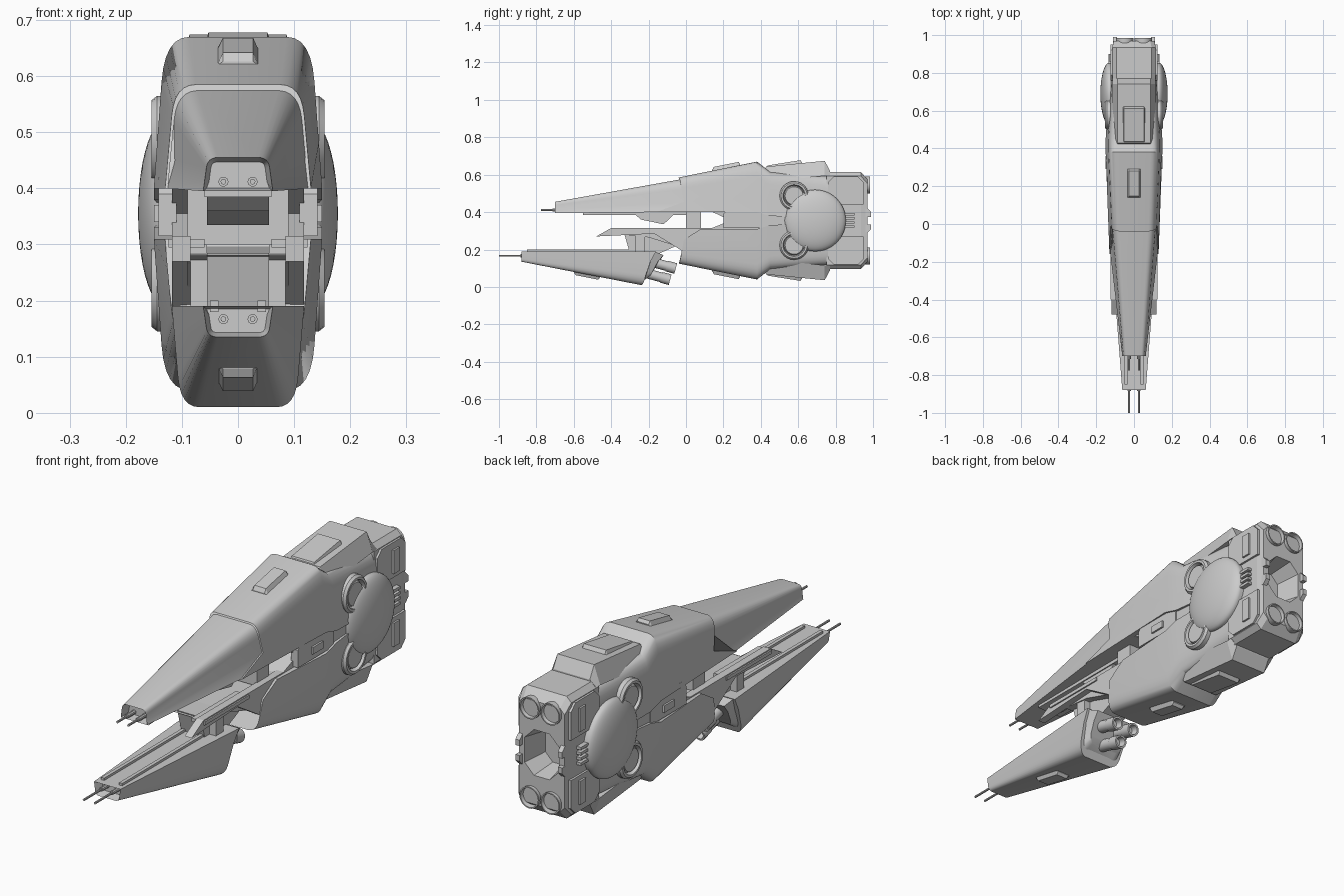
import bpy, bmesh, math
from mathutils import Vector

if "Cube" in bpy.data.objects:
    bpy.data.objects.remove(bpy.data.objects["Cube"])

MIDDLE = 0.355  # height of the plane between the upper and lower hulls
SIDES = {"left": 1, "right": -1}
LEVELS = {"upper": 1, "lower": -1}


def finish(name, bm, smooth):
    bmesh.ops.recalc_face_normals(bm, faces=bm.faces)
    mesh = bpy.data.meshes.new(name)
    bm.to_mesh(mesh)
    bm.free()
    part = bpy.data.objects.new(name, mesh)
    bpy.context.collection.objects.link(part)
    if smooth:
        bpy.ops.object.select_all(action="DESELECT")
        bpy.context.view_layer.objects.active = part
        part.select_set(True)
        bpy.ops.object.shade_smooth_by_angle(angle=math.radians(28))
    return part


def loft(name, rings, recess=0, smooth=True):
    """Skin closed rings; recess sinks the first cap inside a thin rim."""
    bm = bmesh.new()
    loops = [[bm.verts.new(point) for point in ring] for ring in rings]
    for near, far in zip(loops, loops[1:]):
        for i in range(len(near)):
            bm.faces.new((near[i - 1], near[i], far[i], far[i - 1]))
    front = bm.faces.new(loops[0])
    bm.faces.new(loops[-1])
    if recess:
        bmesh.ops.recalc_face_normals(bm, faces=bm.faces)
        bmesh.ops.inset_individual(bm, faces=[front], thickness=0.008)
        bmesh.ops.translate(bm, verts=front.verts, vec=(0, recess, 0))
    return finish(name, bm, smooth)


def mirrored(rings):
    """Reflect rings through the middle plane."""
    return [[(x, y, 2 * MIDDLE - z) for x, y, z in ring] for ring in rings]


def level_rings(rings, level):
    return rings if level > 0 else mirrored(rings)


def prism(name, outline, inner, outer, level=1):
    """Extrude a y-z outline across x."""
    rings = [[(x, y, z) for y, z in outline] for x in (inner, outer)]
    return loft(name, level_rings(rings, level), smooth=False)


def pair(name, outline, inner, outer, level=1):
    for side, s in SIDES.items():
        prism(f"{side}_{name}", outline, s * inner, s * outer, level)


def bar(start, end, low, high, cut=0):
    """Side outline of a bar with its upper corners cut."""
    return [(start, low), (start, high - cut), (start + cut, high),
            (end - cut, high), (end, high - cut), (end, low)] if cut else [
                (start, low), (start, high), (end, high), (end, low)]


def casing(name, start, end, low, high, wide, level=1, slope=0.2):
    """Raised cover with bevelled sides and ends, following the hull slope."""
    rings = []
    bevel = wide / 4
    for y, lift in ((start, 0), (start + bevel, 1), (end - bevel, 1), (end, 0)):
        rise = slope * (y - start)
        top = low + rise + (high - low) * (lift or 0.3)
        rings.append([(wide, y, low + rise), (wide - bevel, y, top),
                      (bevel - wide, y, top), (-wide, y, low + rise)])
    loft(name, level_rings(rings, level), smooth=False)


def turned(name, profile, origin, direction, count=24):
    """Turn (radius, height) pairs round an axis."""
    spin = Vector(direction).to_track_quat("Z", "Y")
    angles = [math.tau * i / count for i in range(count)]
    loft(name, [[Vector(origin) + spin @ Vector((r * math.cos(a), r * math.sin(a), h))
                 for a in angles] for r, h in profile])


def section(y, base, top, wide, base_lean=0, side_lean=0):
    """Round-shouldered ring; the leans slide its foot and flank along y."""
    corner = Vector((wide * 0.87, top))
    foot = Vector((wide, base))
    flank, shoulder = foot.lerp(corner, 0.3), foot.lerp(corner, 0.7)
    crown = Vector((wide * 0.58, top))
    half = [(foot.x, y + base_lean, foot.y), (flank.x, y + side_lean, flank.y)]
    steps = 6
    for i in range(steps + 1):
        t = i / steps
        p = shoulder.lerp(corner, t).lerp(corner.lerp(crown, t), t)
        half.append((p.x, y + side_lean * (1 - t) / 2, p.y))
    return half + [(-x, py, z) for x, py, z in reversed(half)]


def octagon(y, wide, tall, cut):
    """Cut-cornered ring centred on the middle plane."""
    half = [(wide - cut, -tall), (wide, cut - tall), (wide, tall - cut), (wide - cut, tall)]
    whole = half + [(-x, z) for x, z in reversed(half)]
    return [(x, y, MIDDLE + z) for x, z in whole]


# Upper nose
loft("upper_nose", [section(-0.7, 0.395, 0.455, 0.062),
                    section(-0.03, 0.4, 0.575, 0.126, -0.12, 0.03)], recess=0.04)
prism("upper_nose_keel", bar(-0.55, 0, 0.385, 0.41), -0.06, 0.06)

# Lower nose pod, its stepped tail and deck rails
pod_base = 0.52
loft("lower_nose", mirrored([section(-0.88, pod_base, 0.575, 0.062),
                             section(-0.24, pod_base, 0.7, 0.118, 0.08, 0.05)]), recess=0.04)
loft("lower_nose_tail", mirrored([section(-0.25, pod_base, 0.69, 0.11, 0.08, 0.05),
                                  section(-0.2, 0.54, 0.655, 0.095, 0.08, 0.05)]))
pair("lower_nose_rail", bar(-0.85, -0.2, 0.18, 0.2), 0.035, 0.05)

# Main hull shells, covers and hatches, above and below
for name, level in LEVELS.items():
    lean = -0.12 if level > 0 else 0.12
    shell = [section(-0.04, 0.4, 0.585, 0.13, lean, 0.03),
             section(0.38, 0.4, 0.67, 0.15),
             section(0.45, 0.38, 0.615, 0.15),
             section(0.78, 0.36, 0.59, 0.13)]
    loft(name + "_hull", level_rings(shell, level))
    casing(name + "_casing", 0.4, 0.77, 0.56, 0.64, 0.115, level, slope=0.1)
    casing(name + "_casing_ridge", 0.42, 0.63, 0.6, 0.647, 0.07, level, slope=0.16)
    casing(name + "_hatch", 0.14, 0.29, 0.62, 0.64, 0.036, level)
    for i in range(3):
        y = 0.17 + i / 30
        prism(f"{name}_hatch_slat_{i + 1}", bar(y, y + 0.015, 0.62, 0.61 + y / 5),
              -0.022, 0.022, level)
casing("pod_hatch", -0.6, -0.46, 0.625, 0.645, 0.036, level=-1)

# Core spine with its notched front
prism("core", [(0.1, 0.42), (0.24, MIDDLE), (0.1, 0.3), (0.8, 0.2), (0.8, 0.5)], -0.118, 0.118)
pair("core_flank", bar(0.4, 0.8, 0.3, 0.41), 0.1, 0.138)
pair("window_frame", bar(0.2, 0.44, 0.315, 0.42, 0.03), 0.11, 0.142)
pair("side_window", bar(0.29, 0.36, 0.34, 0.37), 0.13, 0.15)
prism("gap_strut", bar(0, 0.08, 0.3, 0.42), -0.09, 0.09)
prism("underslung_block", [(-0.3, 0.41), (-0.24, 0.36), (-0.12, 0.335), (-0.04, 0.41)],
      -0.055, 0.055)

# Forked arms and neck carrying the lower pod
arm = [(-0.48, 0.27), (-0.4, 0.315), (0.18, 0.315), (0.1, 0.2), (0, 0.18), (-0.17, 0.285)]
pair("fork_arm", arm, 0.085, 0.118)
pair("fork_lip", bar(-0.4, -0.1, 0.295, 0.31), 0.06, 0.124)
prism("fork_floor", [(-0.34, 0.28), (0.14, 0.3), (0.04, 0.19), (-0.2, 0.265)], -0.09, 0.09)
prism("pod_neck", [(-0.3, 0.18), (-0.33, 0.285), (-0.16, 0.285), (-0.05, 0.22), (-0.14, 0.18)],
      -0.055, 0.055)
pair("pod_strut", bar(-0.27, -0.22, 0.18, 0.3), 0.055, 0.085)

# Engine block with a flared recess
engine = loft("engine_block", [octagon(0.75, 0.115, 0.26, 0.022), octagon(0.935, 0.115, 0.26, 0.022),
                               octagon(0.97, 0.108, 0.22, 0.022)], smooth=False)
cutter = loft("recess_cutter", [octagon(0.86, 0.06, 0.08, 0.035),
                                octagon(1.05, 0.095, 0.11, 0.05)], smooth=False)
cutter.hide_render = True
cutter.hide_set(True)
carve = engine.modifiers.new("recess", "BOOLEAN")
carve.operation, carve.object, carve.solver = "DIFFERENCE", cutter, "EXACT"

# Armour plates and vent bars on the engine flanks
for name, level in LEVELS.items():
    pair(name + "_engine_plate", bar(0.76, 0.95, 0.44, 0.59, 0.03), 0.1, 0.124, level)
    pair(name + "_engine_clip", bar(0.86, 0.9, 0.46, 0.56), 0.11, 0.132, level)
    pair(name + "_engine_bracket", bar(0.93, 0.99, 0.375, 0.42, 0.02), 0.09, 0.11, level)
for i in range(4):
    z = 0.317 + i * 0.022
    pair(f"vent_bar_{i + 1}", bar(0.85, 0.9, z, z + 0.012), 0.1, 0.135)

# Flank domes, round ports, nozzles and twin guns
radius, bulge = 0.165, 0.048
arc = [math.radians(angle) for angle in range(0, 90, 8)]
dome = [(radius * math.cos(a), bulge * math.sin(a)) for a in arc]
port = [(0.078, -0.04), (0.078, 0.012), (0.07, 0.022), (0.06, 0.022), (0.054, 0.004), (0.048, 0.016)]
nozzle = [(0.04, 0), (0.046, 0.1), (0.041, 0.1), (0.03, 0.03)]


def gun(length, sleeve):
    return [(0.009, 0), (0.009, sleeve), (0.005, sleeve), (0.005, length)]


for side, s in SIDES.items():
    turned(side + "_dome", [(radius, -0.03)] + dome, (s * 0.13, 0.69, MIDDLE), (s, 0, 0), count=48)
    for name, level in LEVELS.items():
        turned(f"{side}_{name}_port", port, (s * 0.132, 0.578, MIDDLE + level * 0.132), (s, 0, 0))
        turned(f"{side}_{name}_nozzle", nozzle, (s * 0.049, 0.885, MIDDLE + level * 0.19), (0, 1, 0))
    forward = (0, -1, 0)
    turned(side + "_upper_gun", gun(0.12, 0.06), (s * 0.026, -0.655, 0.412), forward, count=10)
    turned(side + "_lower_gun", gun(0.165, 0.05), (s * 0.026, -0.835, 0.167), forward, count=10)

# Pod thrusters, two above one
thruster = [(0.026, 0), (0.026, 0.09), (0.029, 0.09), (0.029, 0.14), (0.021, 0.14), (0.017, 0.11)]
for i, x in enumerate((-0.042, 0, 0.042)):
    drop = 0 if x else 1
    origin = (x, -0.19 - drop * 0.03, 0.135 - drop * 0.06)
    turned(f"pod_thruster_{i + 1}", thruster, origin, (0, 1, -0.27), count=16)
